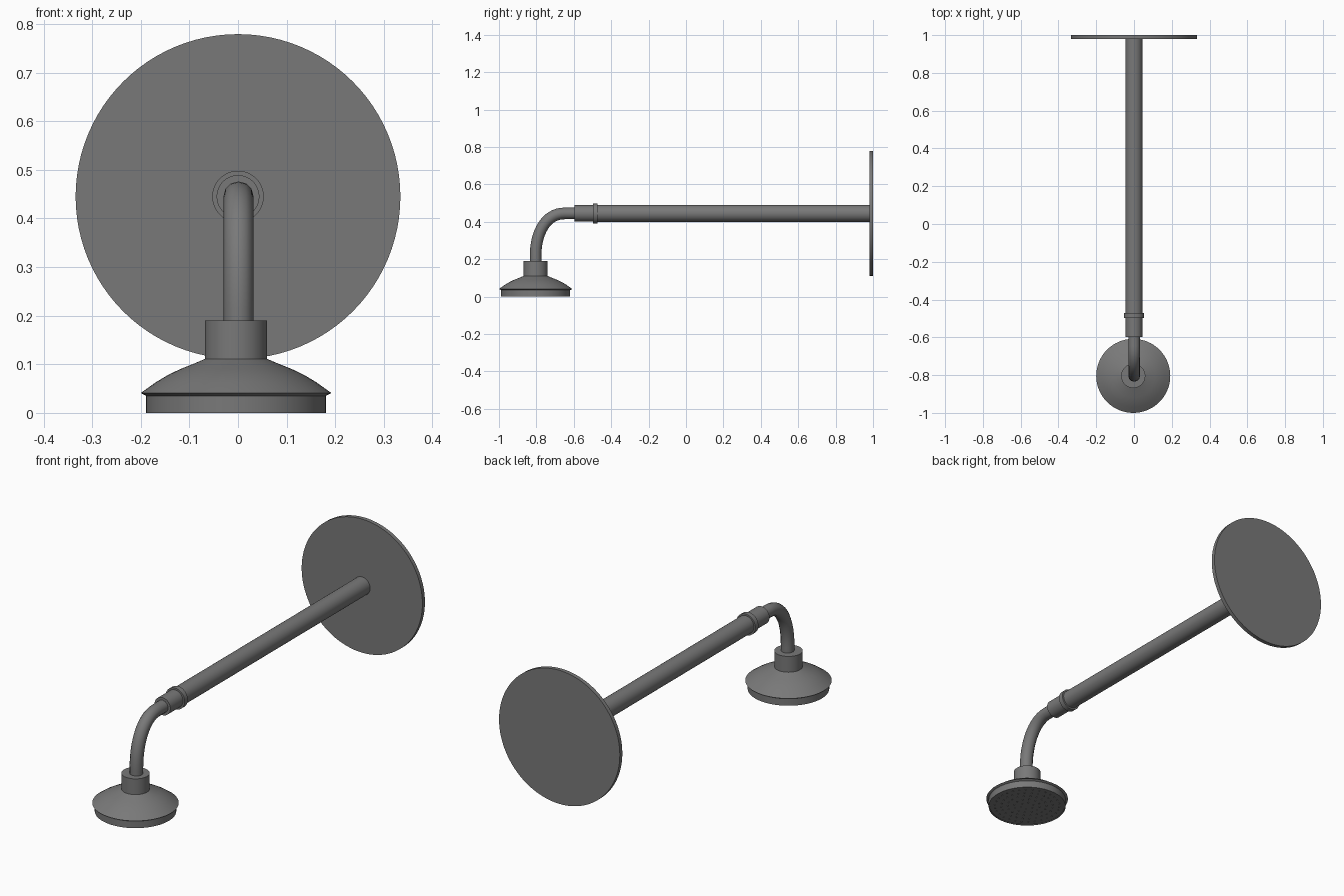
import bpy, bmesh, math
from mathutils import Matrix, Vector

if "Cube" in bpy.data.objects:
    bpy.data.objects.remove(bpy.data.objects["Cube"])

ARM_Z = 0.445
PIPE_X = 0.001
HEAD = Vector((-0.004, -0.804, 0))

# Dark grey metal shared by every part
metal = bpy.data.materials.new("dark_metal")
metal.diffuse_color = (0.19, 0.19, 0.19, 1)
metal.use_nodes = True
metal.node_tree.nodes["Principled BSDF"].inputs["Base Color"].default_value = metal.diffuse_color


def finish(obj, angle=30):
    obj.data.materials.clear()
    obj.data.materials.append(metal)
    bpy.ops.object.select_all(action='DESELECT')
    bpy.context.view_layer.objects.active = obj
    obj.select_set(True)
    bpy.ops.object.shade_smooth_by_angle(angle=math.radians(angle))


def make_object(name, bm):
    mesh = bpy.data.meshes.new(name)
    bm.to_mesh(mesh)
    bm.free()
    obj = bpy.data.objects.new(name, mesh)
    bpy.context.collection.objects.link(obj)
    finish(obj)
    return obj


def lathe(name, profile, matrix, sides=48):
    """Revolve (radius, height) points around local z; r = 0 closes an end."""
    bm = bmesh.new()
    rings = []
    for r, h in profile:
        if r == 0:
            rings.append([bm.verts.new((0, 0, h))] * sides)
        else:
            rings.append([bm.verts.new((r * math.cos(2 * math.pi * i / sides),
                                        r * math.sin(2 * math.pi * i / sides), h))
                          for i in range(sides)])
    for a, b in zip(rings, rings[1:]):
        for i in range(sides):
            j = (i + 1) % sides
            bm.faces.new(list(dict.fromkeys((a[i], a[j], b[j], b[i]))))
    bm.transform(matrix)
    bmesh.ops.recalc_face_normals(bm, faces=bm.faces)
    return make_object(name, bm)


def rod(name, radius, y0, y1, sides=48):
    """Closed cylinder along the horizontal arm axis."""
    m = Matrix.Translation((0, 0, ARM_Z)) @ Matrix.Rotation(-math.pi / 2, 4, 'X')
    return lathe(name, [(0, y0), (radius, y0), (radius, y1), (0, y1)], m, sides)


# Wall plate, arm, and the fitting at its front end
rod("wall_plate", 0.334, 0.98, 1.0, 96)
rod("arm", 0.045, -0.485, 0.982)
rod("arm_collar", 0.053, -0.497, -0.472)
rod("arm_sleeve", 0.044, -0.597, -0.49)

# Bent pipe from the sleeve down into the head
curve = bpy.data.curves.new("bent_pipe", 'CURVE')
curve.dimensions = '3D'
curve.bevel_depth = 0.031
curve.bevel_resolution = 4
curve.use_fill_caps = True
curve.resolution_u = 16
spline = curve.splines.new('BEZIER')
spline.bezier_points.add(3)
# each row: position (y, z), left handle, right handle
path = [((-0.58, ARM_Z), (-0.55, ARM_Z), (-0.61, ARM_Z)),
        ((-0.65, ARM_Z), (-0.63, ARM_Z), (-0.75, ARM_Z)),
        ((-0.804, 0.22), (-0.804, 0.34), (-0.804, 0.20)),
        ((-0.804, 0.17), (-0.804, 0.19), (-0.804, 0.15))]
for p, (co, left, right) in zip(spline.bezier_points, path):
    p.handle_left_type = p.handle_right_type = 'FREE'
    p.co = (PIPE_X, *co)
    p.handle_left = (PIPE_X, *left)
    p.handle_right = (PIPE_X, *right)
pipe_curve = bpy.data.objects.new("bent_pipe", curve)
bpy.context.collection.objects.link(pipe_curve)
bpy.ops.object.select_all(action='DESELECT')
bpy.context.view_layer.objects.active = pipe_curve
pipe_curve.select_set(True)
bpy.ops.object.convert(target='MESH')
finish(bpy.context.view_layer.objects.active, 40)

# Shower head: neck, flared bell, rim and spray face
lathe("shower_head",
      [(0, 0.19), (0.064, 0.19), (0.064, 0.111), (0.085, 0.102), (0.115, 0.09),
       (0.14, 0.078), (0.165, 0.063), (0.196, 0.041),
       (0.185, 0.035), (0.185, 0), (0.180, 0), (0.180, 0.003), (0, 0.003)],
      Matrix.Translation(HEAD), 64)

# Small spray nozzles in rings on the underside
bm = bmesh.new()
for ring in range(1, 6):
    for i in range(6 * ring):
        a = 2 * math.pi * i / (6 * ring)
        pos = HEAD + Vector((0.031 * ring * math.cos(a), 0.031 * ring * math.sin(a), 0.002))
        bmesh.ops.create_cone(bm, cap_ends=True, segments=8, radius1=0.003, radius2=0.004,
                              depth=0.003, matrix=Matrix.Translation(pos))
make_object("spray_nozzles", bm)
